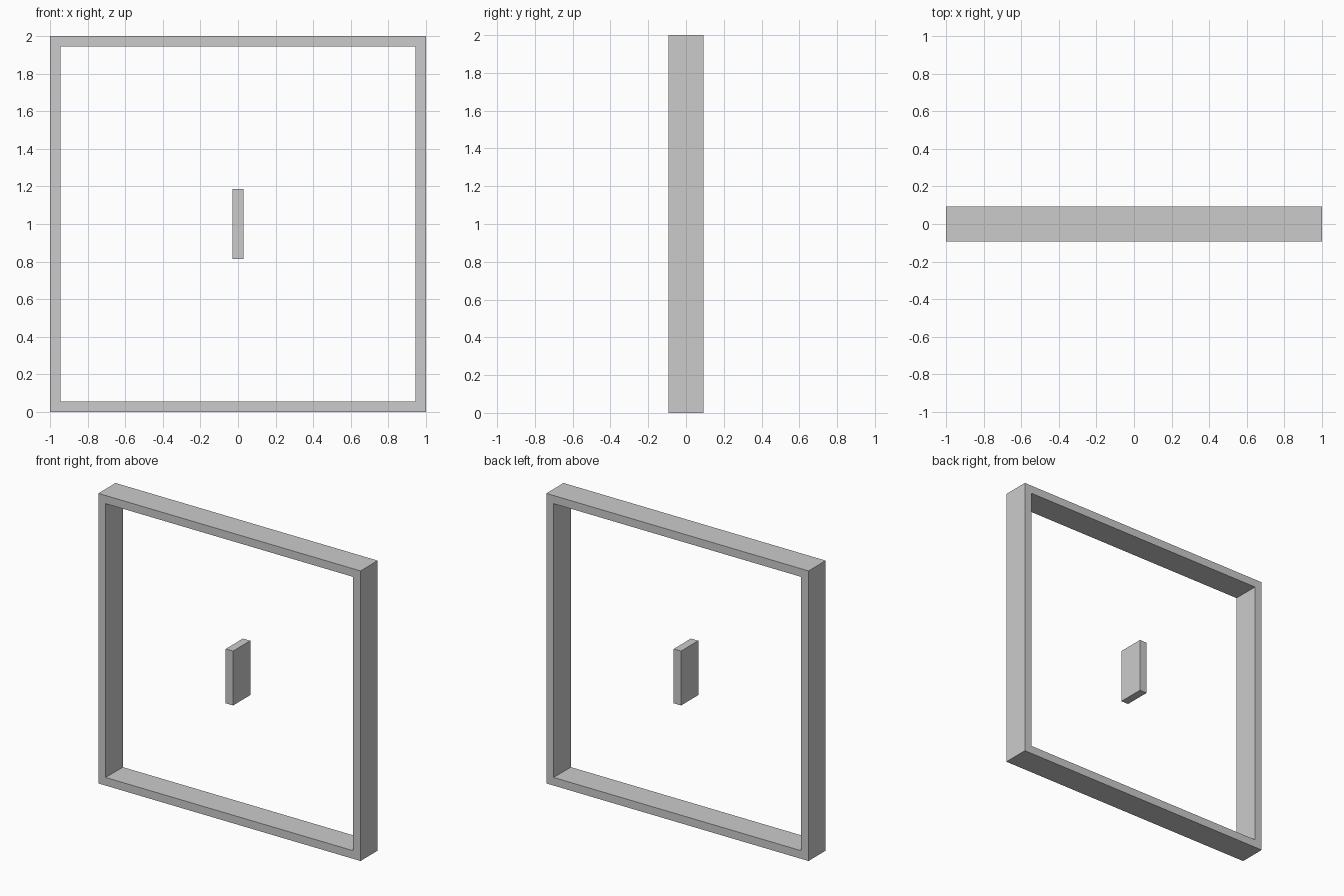
import bpy
import bmesh

if "Cube" in bpy.data.objects:
    bpy.data.objects.remove(bpy.data.objects["Cube"])

SIZE = 2.0      # outer width and height
BAR = 0.056     # bar thickness
DEPTH = 0.187   # front to back
BLOCK_H = 0.375 # centre block height


def make_object(name, bm):
    bmesh.ops.recalc_face_normals(bm, faces=bm.faces)
    mesh = bpy.data.meshes.new(name)
    bm.to_mesh(mesh)
    bm.free()
    obj = bpy.data.objects.new(name, mesh)
    bpy.context.collection.objects.link(obj)
    return obj


def square_loop(bm, half, y):
    corners = [(-1, -1), (1, -1), (1, 1), (-1, 1)]
    return [bm.verts.new((half * x, y, SIZE / 2 + half * z)) for x, z in corners]


# Square frame: four loops around the bar section, bridged into a closed ring
bm = bmesh.new()
outer, inner = SIZE / 2, SIZE / 2 - BAR
section = [(outer, -DEPTH / 2), (outer, DEPTH / 2), (inner, DEPTH / 2), (inner, -DEPTH / 2)]
loops = [square_loop(bm, half, y) for half, y in section]
for i in range(4):
    a, b = loops[i], loops[(i + 1) % 4]
    for j in range(4):
        k = (j + 1) % 4
        bm.faces.new((a[j], a[k], b[k], b[j]))
make_object("square_frame", bm)

# Small upright block floating in the middle of the opening
bm = bmesh.new()
bmesh.ops.create_cube(bm, size=1)
bmesh.ops.scale(bm, vec=(BAR, DEPTH, BLOCK_H), verts=bm.verts)
block = make_object("centre_block", bm)
block.location.z = SIZE / 2
